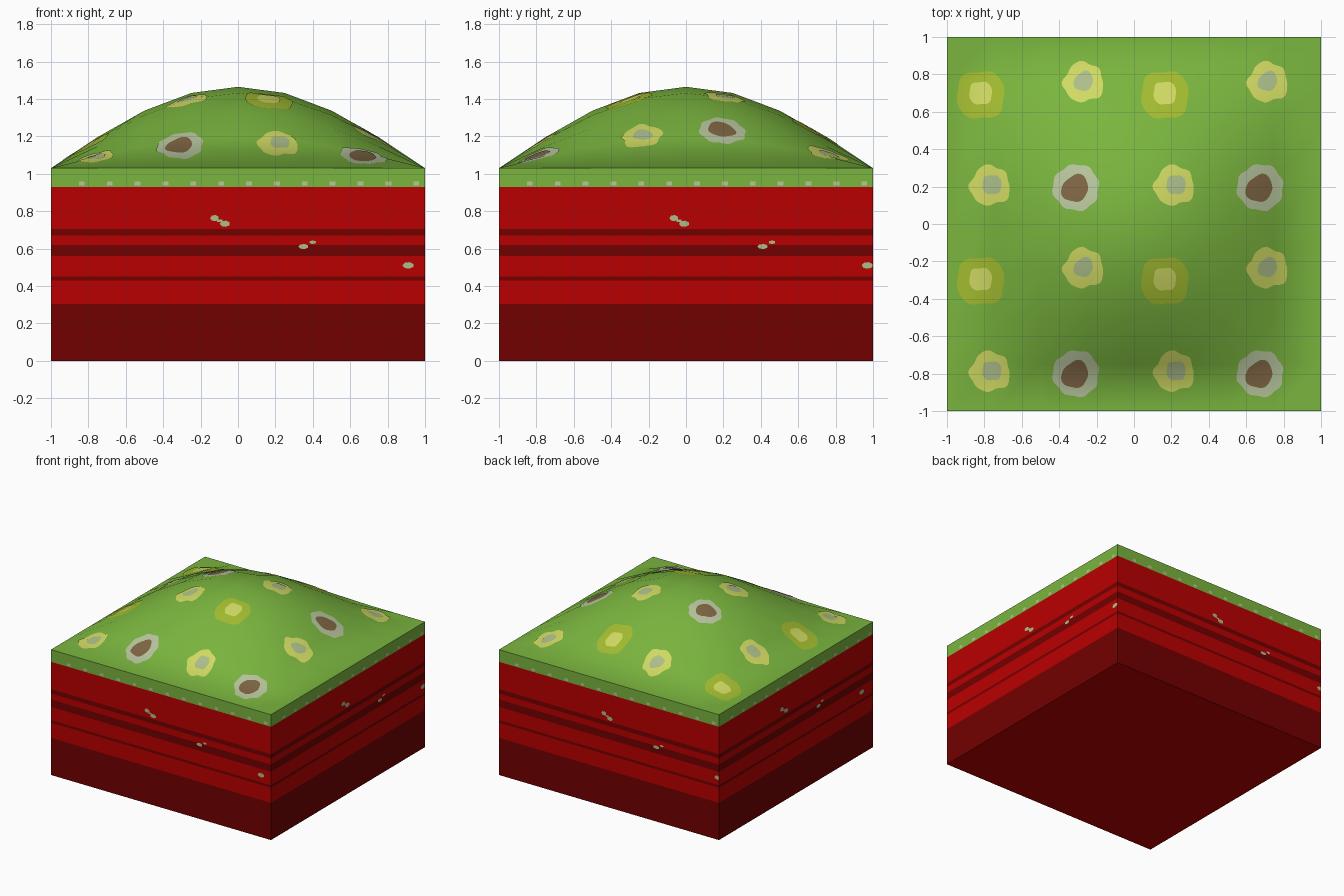
import bpy, math
from mathutils import Vector, Matrix

if "Cube" in bpy.data.objects:
    bpy.data.objects.remove(bpy.data.objects["Cube"])


def material(name, r, g, b):
    m = bpy.data.materials.new(name)
    lin = [((c / 255 + 0.055) / 1.055) ** 2.4 if c > 10 else c / 255 / 12.92 for c in (r, g, b)]
    m.diffuse_color = (*lin, 1)
    m.use_nodes = True
    m.node_tree.nodes["Principled BSDF"].inputs["Base Color"].default_value = m.diffuse_color
    return m


GREEN = material("grass green", 122, 181, 62)
RED = material("red", 186, 0, 0)
DARK = material("dark red", 114, 0, 0)
OLIVE = material("olive yellow", 163, 188, 48)
YELLOW = material("pale yellow", 208, 218, 98)
GREY = material("pale grey green", 184, 198, 158)
SAGE = material("sage grey", 172, 190, 138)
BROWN = material("brown", 128, 102, 68)


def build(name, verts, faces, mats, index=None, normals=None):
    me = bpy.data.meshes.new(name)
    me.from_pydata(verts, [], faces)
    for m in mats:
        me.materials.append(m)
    for i, p in enumerate(me.polygons):
        p.material_index = index[i] if index else 0
        p.use_smooth = normals is not None
    if normals:
        me.normals_split_custom_set_from_vertices(normals)
    ob = bpy.data.objects.new(name, me)
    bpy.context.collection.objects.link(ob)
    return ob


# Block: stacked colour bands up to the rim, open under the mound
RIM, RISE, N = 1.03, 0.435, 8
bands = [(0.305, 1), (0.43, 0), (0.45, 1), (0.56, 0), (0.62, 1), (0.67, 0),
         (0.705, 1), (0.93, 0), (RIM, 2)]
bands = [(z, c) for z, c in bands]
corners = [(-1, -1), (1, -1), (1, 1), (-1, 1)]
verts = [(x, y, z) for z in [0] + [b[0] for b in bands] for x, y in corners]
faces, index = [(3, 2, 1, 0)], [0]
for lvl, (_, col) in enumerate(bands):
    for k in range(4):
        a, b = lvl * 4 + k, lvl * 4 + (k + 1) % 4
        faces.append((a, b, b + 4, a + 4))
        index.append(col)
build("block", verts, faces, [RED, DARK, GREEN], index)


# Mound: coarse grid with a cosine profile, shaded smooth and level at the rim
def node(i, j):
    x, y = i * 2 / N - 1, j * 2 / N - 1
    cx, cy = math.cos(x * math.pi / 2), math.cos(y * math.pi / 2)
    n = Vector((0, 0, 1))
    if 0 < i < N and 0 < j < N:
        k = RISE * math.pi / 2
        n = Vector((k * math.sin(x * math.pi / 2) * cy, k * cx * math.sin(y * math.pi / 2), 1))
    return Vector((x, y, RIM + RISE * cx * cy)), n.normalized()


grid = [[node(i, j) for j in range(N + 1)] for i in range(N + 1)]
flat = [g for row in grid for g in row]
faces = []
for i in range(N):
    for j in range(N):
        a = i * (N + 1) + j
        b = a + N + 1
        faces += [(a, b, b + 1), (a, b + 1, a + 1)]
build("mound", [p for p, _ in flat], faces, [GREEN], normals=[n for _, n in flat])


def on_mound(x, y, lift):
    """Point and normal on the mound's triangles."""
    s, t = (x + 1) * N / 2, (y + 1) * N / 2
    i, j = min(max(int(s), 0), N - 1), min(max(int(t), 0), N - 1)
    u, v = s - i, t - j
    a, d = grid[i][j], grid[i + 1][j + 1]
    mid = grid[i + 1][j] if u > v else grid[i][j + 1]
    hi, lo = max(u, v), min(u, v)
    p, n = [a[k] + (mid[k] - a[k]) * hi + (d[k] - mid[k]) * lo for k in (0, 1)]
    return Vector((x, y, p.z + lift)), n.normalized()


# Spots: thin wavy patches that follow the mound; each wave is (count, amount, angle)
def patch(name, cx, cy, radius, waves, mat, lift):
    seg, rings = 40, 6
    pts = [on_mound(cx, cy, lift)]
    faces = []
    for r in range(1, rings + 1):
        for k in range(seg):
            a = k * math.tau / seg
            w = 1 + sum(amt * math.cos(n * (a - math.radians(deg))) for n, amt, deg in waves)
            d = radius * w * r / rings
            pts.append(on_mound(cx + d * math.cos(a), cy + d * math.sin(a), lift))
            o, q = 1 + (r - 1) * seg, (k + 1) % seg
            if r == 1:
                faces.append((0, o + k, o + q))
            else:
                faces.append((o - seg + k, o + k, o + q, o - seg + q))
    build(name, [p for p, _ in pts], faces, [mat], normals=[n for _, n in pts])


square = [(4, 0.06, 45), (6, 0.03, 10)]
lobed = [(5, 0.06, -35), (3, 0.04, -30), (8, 0.03, 0)]
scallop = [(8, 0.04, 15), (3, 0.02, 60)]
leaning = [(2, 0.08, 50), (3, 0.06, -50), (5, 0.03, 0)]
# name, x, y, radius, waves, colour, then the centre's offset, radius, waves and colour
spots = [("olive_spot", -0.82, -0.305, 0.131, square, OLIVE, 0, 0.01, 0.063, square, YELLOW),
         ("upper_yellow_spot", -0.27, -0.237, 0.107, lobed, YELLOW, 0, 0.005, 0.052, leaning, SAGE),
         ("grey_spot", -0.31, -0.80, 0.124, scallop, GREY, -0.005, -0.005, 0.072, leaning, BROWN),
         ("lower_yellow_spot", -0.77, -0.79, 0.107, lobed, YELLOW, 0.01, 0.005, 0.053, square, SAGE)]
for name, x, y, ro, wo, outer, dx, dy, ri, wi, inner in spots:
    for i in range(2):
        for j in range(2):
            px, py = x + i * 0.985, y + j * 0.995
            patch(name, px, py, ro, wo, outer, 0.004)
            patch(name + "_centre", px + dx, py + dy, ri, wi, inner, 0.007)


# Side details: rim dots and pale flecks, repeated on the four sides
def side_plates(name, shapes, side, shift, mat):
    rot = Matrix.Rotation(side * math.pi / 2, 3, 'Z')
    verts, faces = [], []
    for u, z, ru, rz, n in shapes:
        start = len(verts)
        for k in range(n):
            a = (k + 0.5) * math.tau / n
            pu = min(u + shift + ru * math.cos(a), 1)
            verts.append(rot @ Vector((pu, -1.002, z + rz * math.sin(a))))
        faces.append(list(range(start, start + n)))
    build(name, verts, faces, [mat])


flecks = [(-0.125, 0.763, 0.024, 0.017, 7), (-0.097, 0.748, 0.02, 0.009, 4),
          (-0.07, 0.733, 0.028, 0.017, 7), (0.35, 0.611, 0.028, 0.014, 7),
          (0.40, 0.634, 0.019, 0.01, 6), (0.91, 0.51, 0.031, 0.018, 7)]
dots = [(-0.835 + 0.149 * k, 0.949, 0.022, 0.015, 4) for k in range(13)]
for side, shift in enumerate((0, 0.06, 0.08, -0.06)):
    side_plates("side_flecks", flecks, side, shift, SAGE)
    side_plates("rim_dots", dots, side, 0, GREY)
